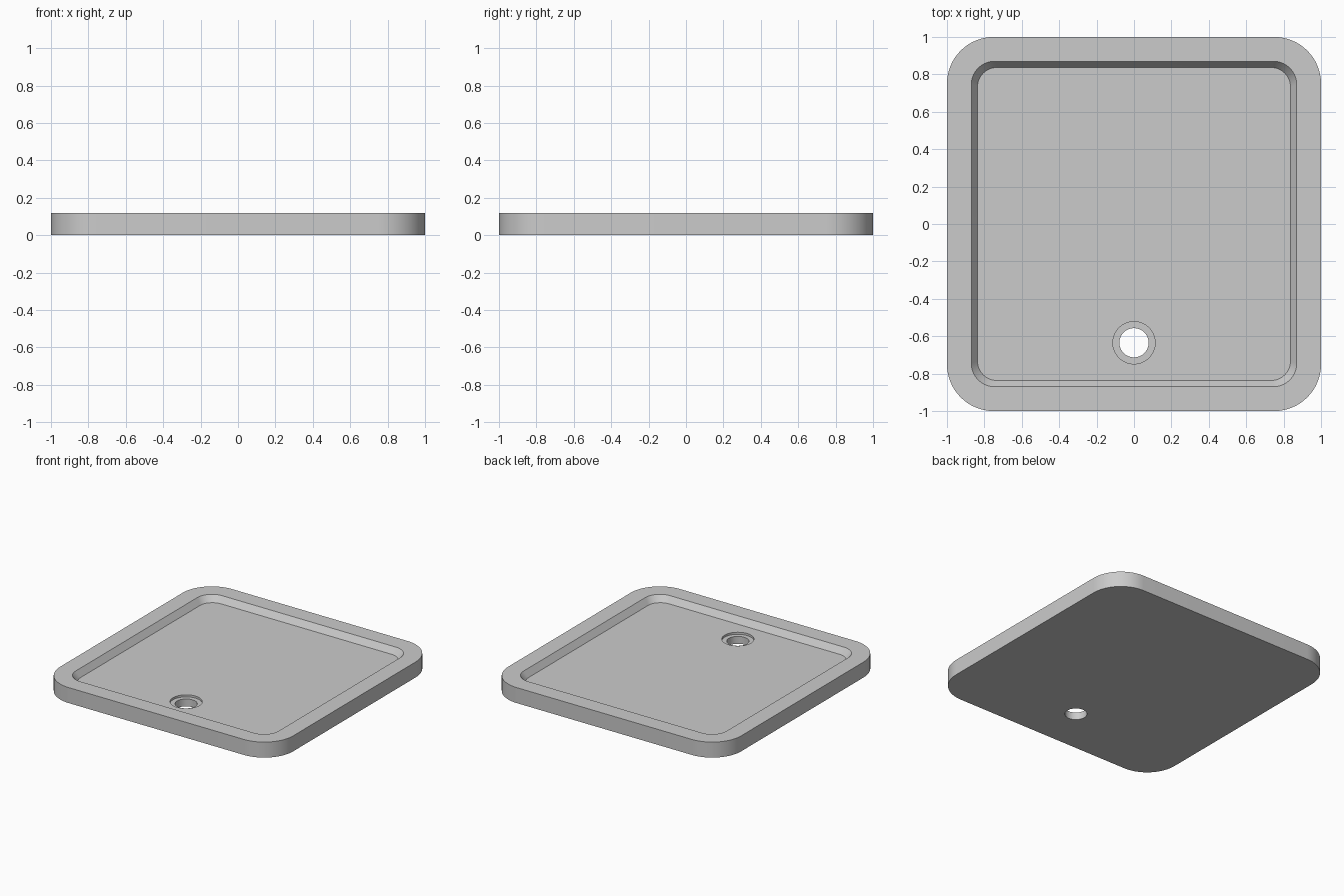
import bpy, bmesh
from math import cos, sin, pi, radians

if "Cube" in bpy.data.objects:
    bpy.data.objects.remove(bpy.data.objects["Cube"])

HEIGHT, FLOOR, LEDGE = 0.12, 0.073, 0.057
DRAIN_Y = -0.635
CORNER_STEPS = 16

bm = bmesh.new()


def closed_loop(points, z):
    """Add a closed ring of edges and return its vertices and edges."""
    verts = [bm.verts.new((x, y, z)) for x, y in points]
    edges = [bm.edges.new((a, b)) for a, b in zip(verts, verts[1:] + verts[:1])]
    return verts, edges


def rounded_square(half, radius, z):
    points = []
    for quarter, (sx, sy) in enumerate(((1, 1), (-1, 1), (-1, -1), (1, -1))):
        for i in range(CORNER_STEPS + 1):
            a = (quarter + i / CORNER_STEPS) * pi / 2
            points.append((sx * (half - radius) + radius * cos(a),
                           sy * (half - radius) + radius * sin(a)))
    return closed_loop(points, z)


def drain_circle(radius, z, count=64):
    angles = [2 * pi * i / count for i in range(count)]
    return closed_loop([(radius * cos(a), DRAIN_Y + radius * sin(a)) for a in angles], z)


def skin(loops):
    """Join successive rings with quads."""
    for (lower, _), (upper, _) in zip(loops, loops[1:]):
        for i in range(len(lower)):
            j = (i + 1) % len(lower)
            bm.faces.new((lower[i], lower[j], upper[j], upper[i]))


# Outer wall, flat rim and sloping basin wall
tray = [rounded_square(1.0, 0.25, 0),
        rounded_square(1.0, 0.25, HEIGHT),
        rounded_square(0.87, 0.125, HEIGHT),
        rounded_square(0.837, 0.105, FLOOR)]
skin(tray)

# Stepped drain hole
drain = [drain_circle(0.113, FLOOR),
         drain_circle(0.113, LEDGE),
         drain_circle(0.078, LEDGE),
         drain_circle(0.078, 0)]
skin(drain)

# Basin floor and underside, each pierced by the drain
for outer, hole in ((tray[-1], drain[0]), (tray[0], drain[-1])):
    bmesh.ops.triangle_fill(bm, edges=outer[1] + hole[1], use_beauty=True,
                            use_dissolve=False)
bmesh.ops.recalc_face_normals(bm, faces=bm.faces)

mesh = bpy.data.meshes.new("shower_tray")
bm.to_mesh(mesh)
bm.free()
shower_tray = bpy.data.objects.new("shower_tray", mesh)
bpy.context.collection.objects.link(shower_tray)

# Single light grey finish
grey = bpy.data.materials.new("light_grey")
grey.use_nodes = True
colour = (0.6, 0.6, 0.6, 1)
grey.diffuse_color = colour
grey.node_tree.nodes["Principled BSDF"].inputs["Base Color"].default_value = colour
mesh.materials.append(grey)

bpy.context.view_layer.objects.active = shower_tray
shower_tray.select_set(True)
bpy.ops.object.shade_smooth_by_angle(angle=radians(30))
